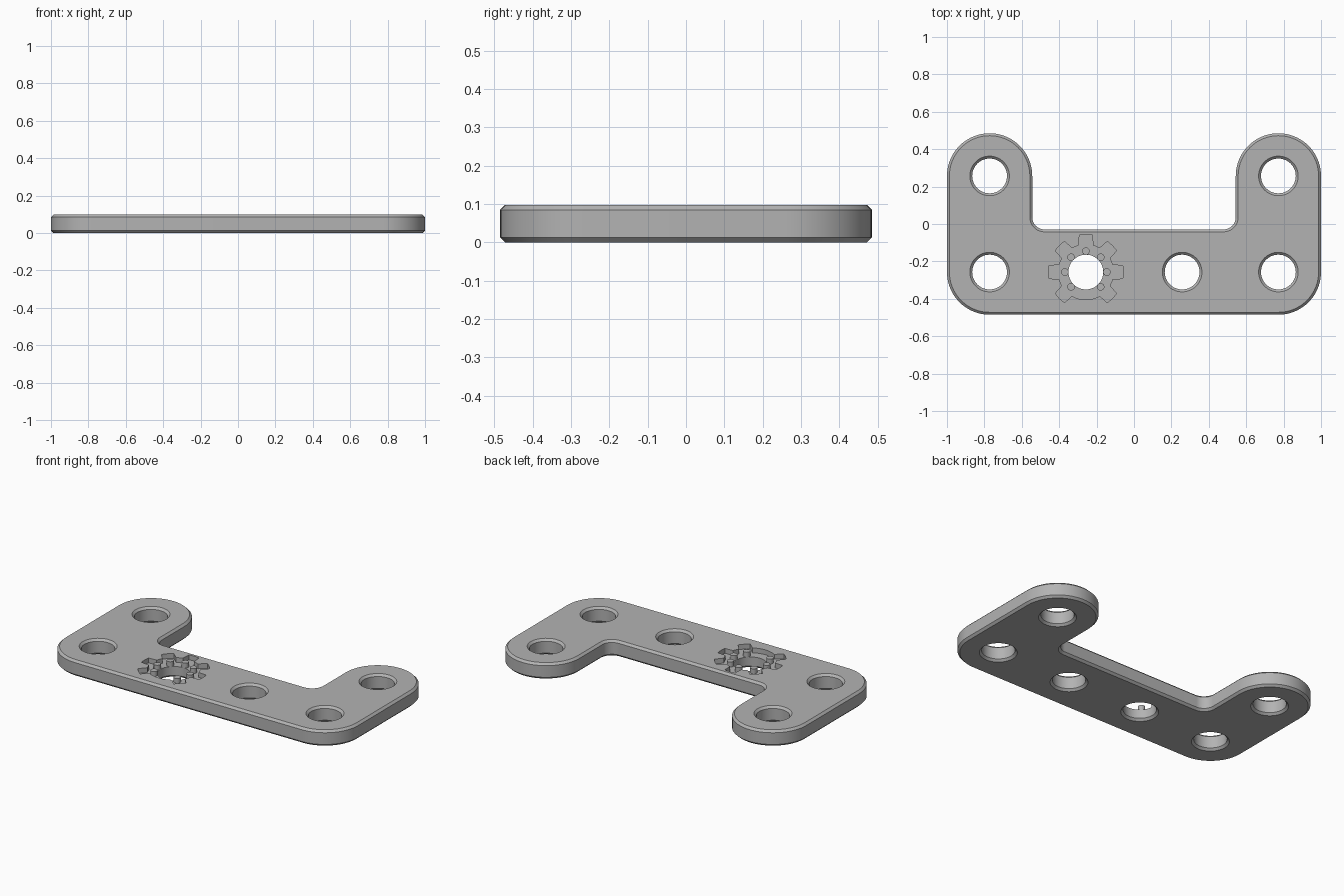
import bpy, bmesh
from math import sin, cos, radians
from mathutils import Vector

if "Cube" in bpy.data.objects:
    bpy.data.objects.remove(bpy.data.objects["Cube"])

W, D = 1.0, 0.485          # half width and half depth
T, CH = 0.098, 0.013       # thickness and chamfer
R, FIL = 0.228, 0.065      # outer corner radius and inner fillet
HOLE = 0.093
PX, PY = W - R, D - R      # hole pitch positions
GEAR = Vector((-PX / 3, -PY))
DEPTH = 0.03               # gear recess depth

grey = bpy.data.materials.new("light_grey")
grey.use_nodes = True
colour = (0.45, 0.45, 0.45, 1)
grey.diffuse_color = colour
grey.node_tree.nodes["Principled BSDF"].inputs["Base Color"].default_value = colour


def arc(cx, cy, r, a0, a1, n):
    angles = [radians(a0 + (a1 - a0) * i / n) for i in range(n + 1)]
    return [(cx + r * cos(a), cy + r * sin(a)) for a in angles]


def loft(name, levels, chamfer=0):
    # closed solid through a stack of (outline, height) levels
    bm = bmesh.new()
    rings = [[bm.verts.new((x, y, z)) for x, y in outline] for outline, z in levels]
    for a, b in zip(rings, rings[1:]):
        for i in range(len(a)):
            bm.faces.new((a[i - 1], a[i], b[i], b[i - 1]))
    caps = [bm.faces.new(rings[0]), bm.faces.new(rings[-1])]
    bmesh.ops.recalc_face_normals(bm, faces=bm.faces[:])
    if chamfer:
        rims = [e for f in caps for e in f.edges]
        bmesh.ops.bevel(bm, geom=rims, offset=chamfer, segments=1, affect='EDGES')
    mesh = bpy.data.meshes.new(name)
    bm.to_mesh(mesh)
    bm.free()
    mesh.materials.append(grey)
    ob = bpy.data.objects.new(name, mesh)
    bpy.context.collection.objects.link(ob)
    return ob


def hole_cutter(x, y):
    # spool shape: straight bore with flared ends
    e = 0.01
    profile = [(HOLE + CH + e, -e), (HOLE, CH), (HOLE, T - CH), (HOLE + CH + e, T + e)]
    return loft("hole_cutter", [(arc(x, y, r, 0, 352.5, 47), z) for r, z in profile])


def cut(target, cutter):
    bpy.context.view_layer.objects.active = target
    m = target.modifiers.new("cut", 'BOOLEAN')
    m.operation, m.solver, m.object = 'DIFFERENCE', 'EXACT', cutter
    bpy.ops.object.modifier_apply(modifier=m.name)
    bpy.data.objects.remove(cutter)


def smooth(ob):
    bpy.ops.object.select_all(action='DESELECT')
    ob.select_set(True)
    bpy.context.view_layer.objects.active = ob
    bpy.ops.object.shade_smooth_by_angle(angle=radians(25))


# U-shaped plate: right half outline, mirrored for the other half
inner_x, inner_y = W - 2 * R, -D + 2 * R
half = arc(PX, -PY, R, -90, 0, 20) + arc(PX, PY, R, 0, 180, 40)
half += arc(inner_x - FIL, inner_y + FIL, FIL, 0, -90, 10)
outline = half + [(-x, y) for x, y in reversed(half)]
plate = loft("bracket_plate", [(outline, 0), (outline, T)], CH)

# Six mounting holes
for x, y in [(-PX, PY), (PX, PY)] + [(PX * k / 3, -PY) for k in (-3, -1, 1, 3)]:
    cut(plate, hole_cutter(x, y))

# Gear-shaped recess: teeth every 45 degrees, none at the front
ROOT, TIP = 0.148, 0.2
teeth = [-45 + 45 * k for k in range(7)]
gear = []
for a in teeth:
    for r, off in ((ROOT, -15), (TIP, -10), (TIP, 0), (TIP, 10), (ROOT, 15)):
        t = radians(a + off)
        gear.append((GEAR.x + r * cos(t), GEAR.y + r * sin(t)))
gear += arc(GEAR.x, GEAR.y, ROOT, 245, 295, 8)
cut(plate, loft("gear_cutter", [(gear, T - DEPTH), (gear, T + 0.02)]))
smooth(plate)

# Small pins standing in the recess, one per tooth
for i, a in enumerate(teeth):
    t = radians(a)
    c = GEAR + Vector((cos(t), sin(t))) * 0.112
    circle = arc(c.x, c.y, 0.02, 0, 345, 23)
    smooth(loft(f"gear_pin_{i + 1}", [(circle, T - DEPTH - 0.005), (circle, T)]))
